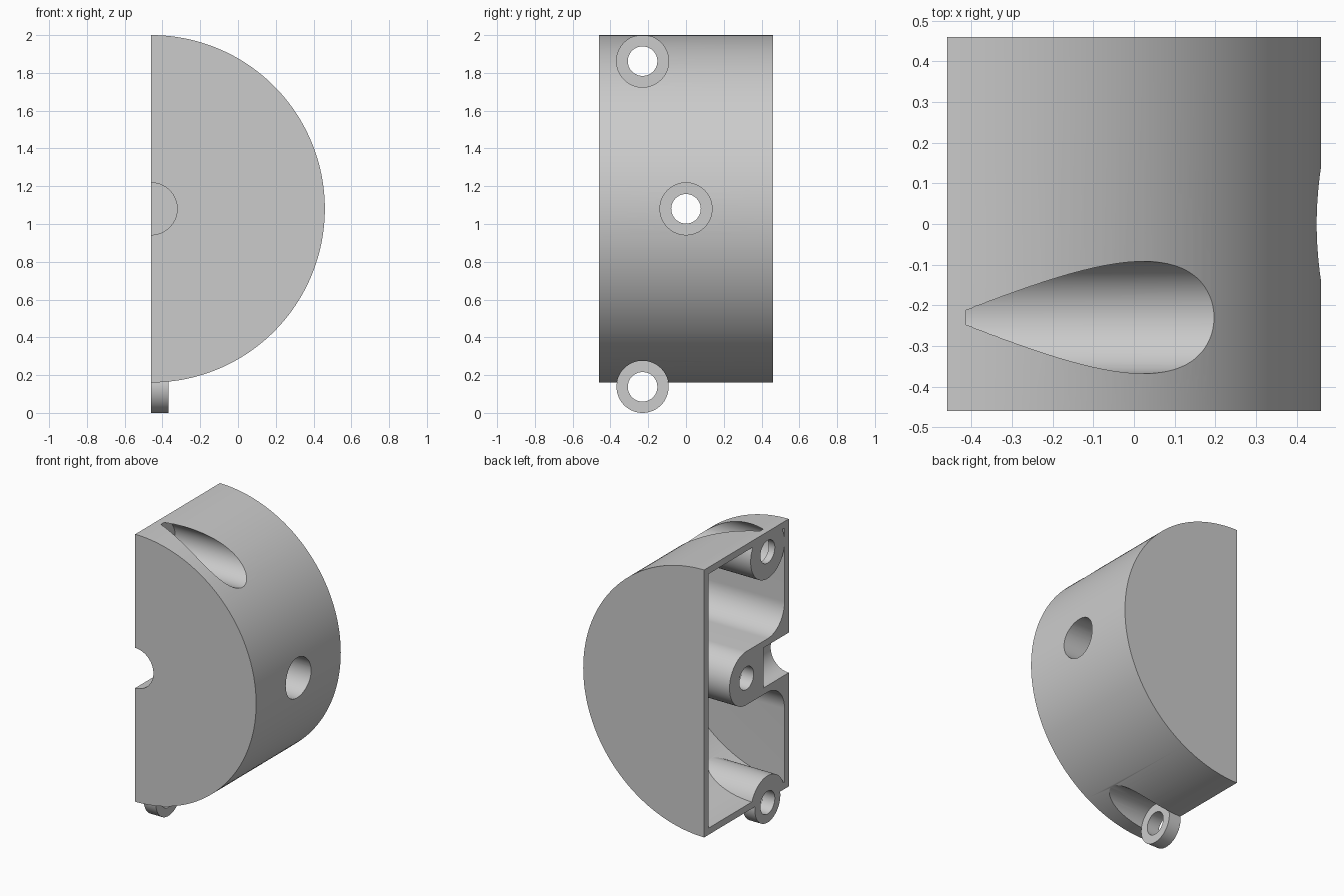
import bpy, bmesh
from math import sin, cos, radians, pi

cube = bpy.data.objects.get("Cube")
if cube:
    bpy.data.objects.remove(cube, do_unlink=True)

U = 2 / 43.5          # design unit: the housing radius is 20 units
R, MID = 20, 23.5     # housing radius and axis height
FLAT = -10            # x of the open flat side

grey = bpy.data.materials.new("plain_grey")
grey.use_nodes = True
grey.diffuse_color = (0.6, 0.6, 0.6, 1)
grey.node_tree.nodes["Principled BSDF"].inputs["Base Color"].default_value = (0.6, 0.6, 0.6, 1)


def arc(cx, cz, r, a, b, n):
    """Points along an arc, angles in degrees."""
    return [(cx + r * cos(radians(a + (b - a) * i / n)),
             cz + r * sin(radians(a + (b - a) * i / n))) for i in range(n + 1)]


def prism(name, pts, axis, lo, hi):
    """Extrude a profile along x (points are y, z) or along y (points are x, z)."""
    def place(p, d):
        return (d * U, p[0] * U, p[1] * U) if axis == "x" else (p[0] * U, d * U, p[1] * U)
    bm = bmesh.new()
    ends = [[bm.verts.new(place(p, d)) for p in pts] for d in (lo, hi)]
    for ring in ends:
        bm.faces.new(ring)
    n = len(pts)
    for i in range(n):
        j = (i + 1) % n
        bm.faces.new((ends[0][i], ends[0][j], ends[1][j], ends[1][i]))
    bmesh.ops.recalc_face_normals(bm, faces=bm.faces)
    mesh = bpy.data.meshes.new(name)
    bm.to_mesh(mesh)
    bm.free()
    mesh.materials.append(grey)
    obj = bpy.data.objects.new(name, mesh)
    bpy.context.collection.objects.link(obj)
    return obj


def rod(name, y, z, r, lo, hi):
    """Round bar along x."""
    return prism(name, arc(y, z, r, 0, 360, 64)[:-1], "x", lo, hi)


def combine(obj, other, operation):
    """Apply a boolean and discard the helper."""
    mod = obj.modifiers.new("combine", "BOOLEAN")
    mod.operation, mod.solver, mod.object = operation, "EXACT", other
    bpy.context.view_layer.objects.active = obj
    bpy.ops.object.modifier_apply(modifier=mod.name)
    bpy.data.objects.remove(other, do_unlink=True)


# Half-round housing
housing = prism("housing", arc(FLAT, MID, R, -90, 90, 96), "y", -10, 10)

# Cavity, open on the flat side, leaving one unit of wall
cavity_profile = arc(FLAT, MID, 19, -90, 90, 96) + [(-11, MID + 19), (-11, MID - 19)]
cavity = prism("cavity", cavity_profile, "y", -9, 9)

# Screw posts left standing in the cavity: y, z, counterbore floor
screws = [(-5, 40.5, -9), (0, MID, -8), (-5, 3, -8)]
for y, z, floor in (screws[0], screws[2]):
    combine(cavity, rod("screw_post", y, z, 4.01, -12, 12), "DIFFERENCE")

# Central post, blended into the front wall by concave fillets
web = (arc(0, MID, 4, -90, 90, 32)
       + arc(-5, MID + 8, 4, 270, 180, 20)
       + [(-9.5, MID + 8), (-9.5, MID - 8)]
       + arc(-5, MID - 8, 4, 180, 90, 20))
combine(cavity, prism("center_post", web, "x", -12, 12), "DIFFERENCE")
combine(housing, cavity, "DIFFERENCE")

# Half-round pocket in the front face
pocket = prism("pocket", arc(FLAT, MID, 3, 0, 360, 64)[:-1], "y", -11, -4)
combine(housing, pocket, "DIFFERENCE")

# Counterbores, the protruding lower tab, then the through holes
for y, z, floor in screws:
    combine(housing, rod("counterbore", y, z, 3, floor, 12), "DIFFERENCE")
combine(housing, rod("lower_tab", -5, 3, 3, FLAT, -8), "UNION")
for y, z, floor in screws:
    combine(housing, rod("screw_hole", y, z, 1.7, -12, 12), "DIFFERENCE")

# Smooth curved walls with crisp edges
bpy.ops.object.select_all(action="DESELECT")
housing.select_set(True)
bpy.context.view_layer.objects.active = housing
bpy.ops.object.shade_smooth_by_angle(angle=pi / 6)
